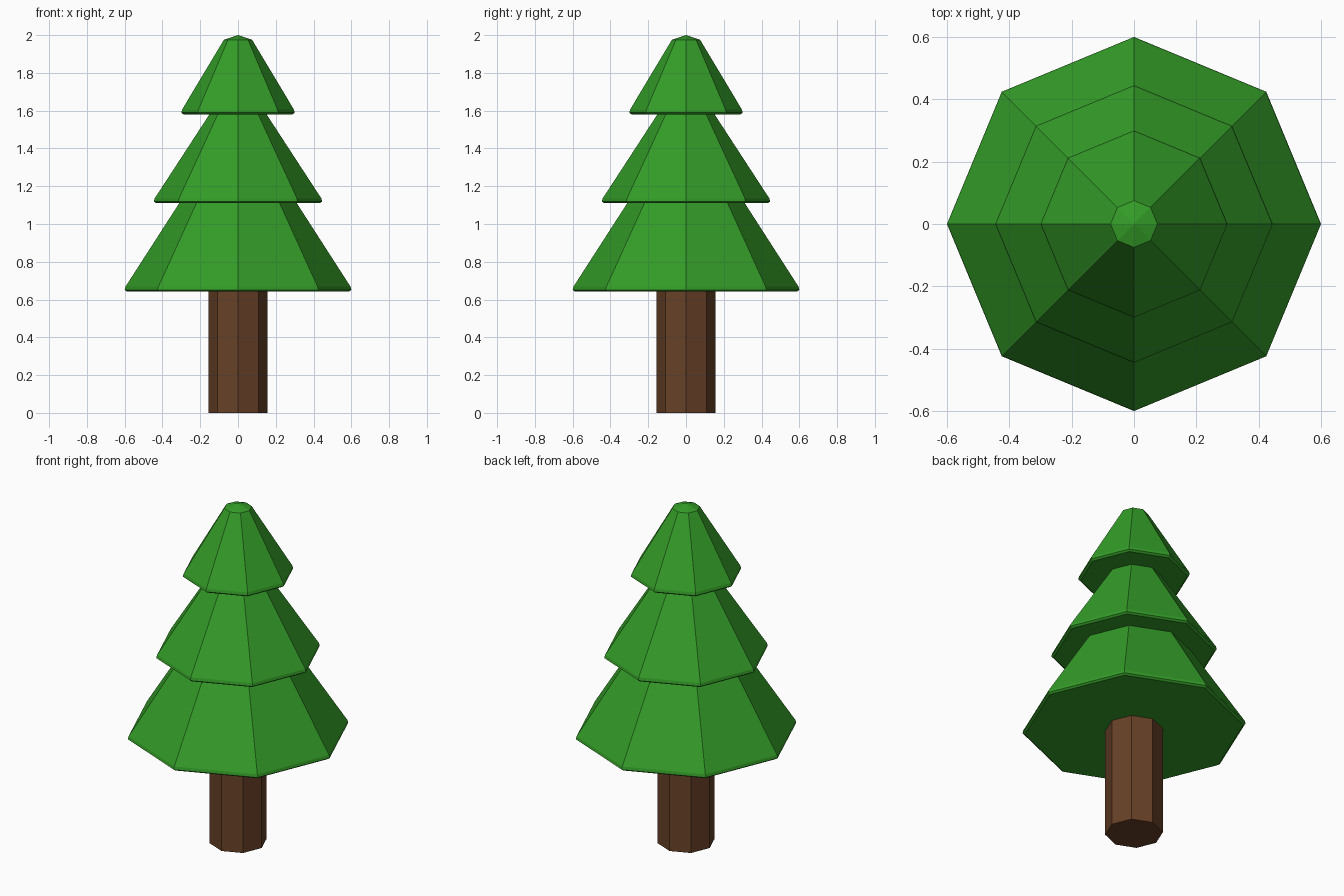
import bpy, bmesh, math

if "Cube" in bpy.data.objects:
    bpy.data.objects.remove(bpy.data.objects["Cube"])

SIDES = 8


def material(name, rgb):
    m = bpy.data.materials.new(name)
    m.diffuse_color = (*rgb, 1)
    m.use_nodes = True
    m.node_tree.nodes["Principled BSDF"].inputs["Base Color"].default_value = m.diffuse_color
    return m


def lathe(name, profile, mat):
    """Eight-sided solid from (radius, height) pairs; radius 0 makes a point."""
    bm = bmesh.new()
    rings = []
    for r, z in profile:
        if r == 0:
            rings.append([bm.verts.new((0, 0, z))] * SIDES)
        else:
            rings.append([bm.verts.new((r * math.cos(math.tau * i / SIDES),
                                        r * math.sin(math.tau * i / SIDES), z))
                          for i in range(SIDES)])
    for low, high in zip(rings, rings[1:]):
        for i in range(SIDES):
            j = (i + 1) % SIDES
            bm.faces.new(list(dict.fromkeys((low[i], low[j], high[j], high[i]))))
    bm.faces.new(rings[0][::-1])
    if profile[-1][0] > 0:
        bm.faces.new(rings[-1])
    bmesh.ops.recalc_face_normals(bm, faces=bm.faces)
    mesh = bpy.data.meshes.new(name)
    bm.to_mesh(mesh)
    bm.free()
    mesh.materials.append(mat)
    obj = bpy.data.objects.new(name, mesh)
    bpy.context.collection.objects.link(obj)
    return obj


green = material("leaf green", (0.034, 0.335, 0.021))
brown = material("bark brown", (0.135, 0.052, 0.020))

# Trunk
lathe("trunk", [(0.155, 0), (0.155, 0.65)], brown)

# Foliage tiers: rim radius, underside height, then the upper profile points
tiers = [
    ("lower_branches", 0.60, 0.642, [(0.305, 1.12)]),
    ("middle_branches", 0.445, 1.11, [(0.145, 1.59)]),
    ("top_branches", 0.30, 1.58, [(0.075, 1.975), (0, 2.0)]),
]
for name, r, z, top in tiers:
    rim = [(r - 0.012, z), (r, z + 0.009), (r - 0.004, z + 0.026)]
    lathe(name, rim + top, green)
